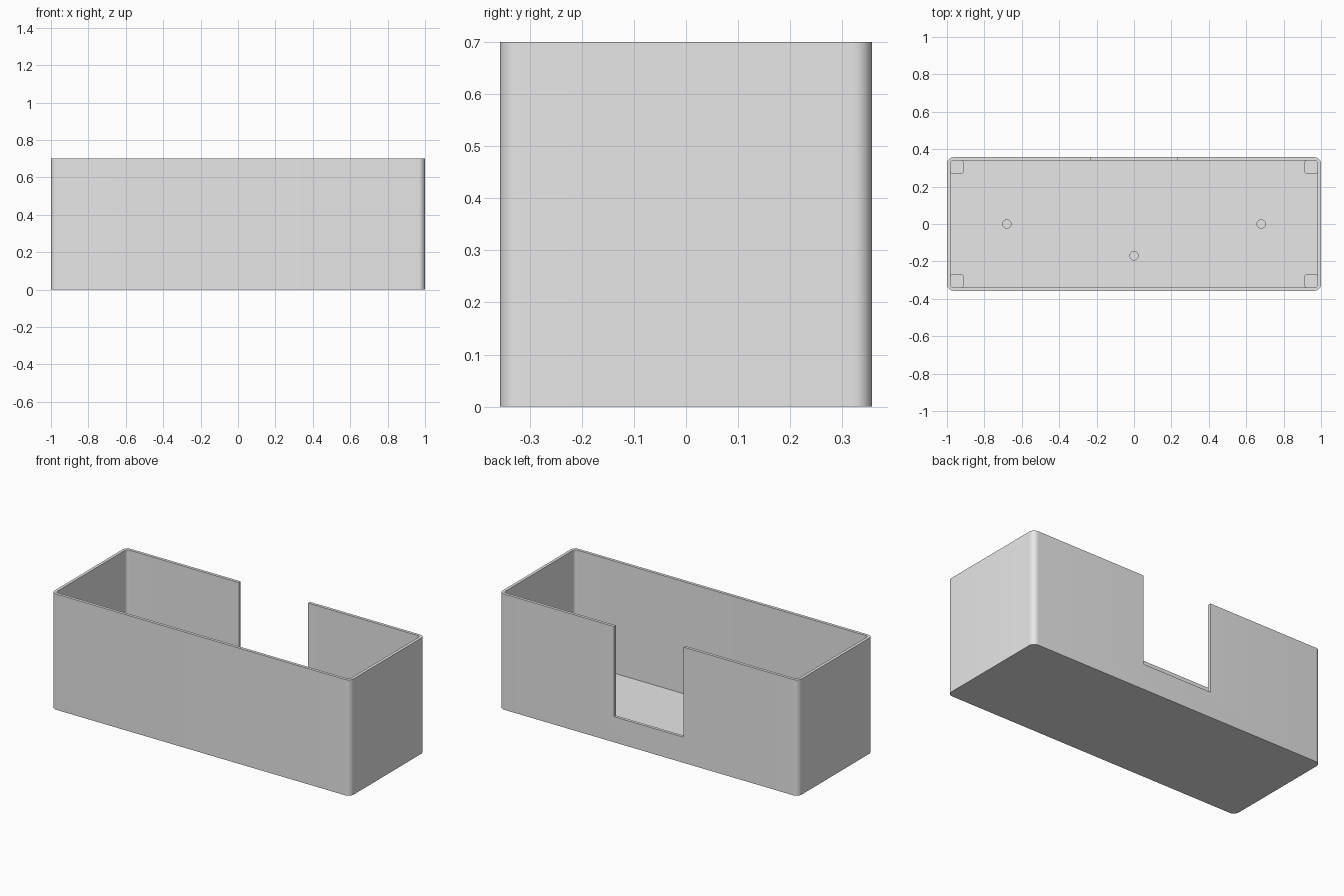
import bpy
import bmesh
from math import cos, sin, pi, radians

if "Cube" in bpy.data.objects:
    bpy.data.objects.remove(bpy.data.objects["Cube"], do_unlink=True)

# Overall sizes
HALF_X, HALF_Y, HEIGHT = 1.0, 0.357, 0.70
WALL, FLOOR, RADIUS = 0.018, 0.022, 0.035
IN_X, IN_Y = HALF_X - WALL, HALF_Y - WALL

grey = bpy.data.materials.new("plain_grey")
grey.use_nodes = True
grey.diffuse_color = (0.8, 0.8, 0.8, 1)
grey.node_tree.nodes["Principled BSDF"].inputs["Base Color"].default_value = (0.8, 0.8, 0.8, 1)


def prism(name, outline, z0, z1):
    """Upright solid with the given outline."""
    bm = bmesh.new()
    base = bm.faces.new([bm.verts.new((x, y, z0)) for x, y in outline])
    top = bmesh.ops.extrude_face_region(bm, geom=[base])["geom"]
    for v in top:
        if isinstance(v, bmesh.types.BMVert):
            v.co.z = z1
    bmesh.ops.recalc_face_normals(bm, faces=bm.faces)
    mesh = bpy.data.meshes.new(name)
    bm.to_mesh(mesh)
    bm.free()
    mesh.materials.append(grey)
    obj = bpy.data.objects.new(name, mesh)
    bpy.context.collection.objects.link(obj)
    return obj


def rounded_rect(cx, cy, hx, hy, r, steps=10):
    points = []
    for i, (sx, sy) in enumerate([(1, 1), (-1, 1), (-1, -1), (1, -1)]):
        for k in range(steps + 1):
            a = (i + k / steps) * pi / 2
            points.append((cx + sx * (hx - r) + r * cos(a), cy + sy * (hy - r) + r * sin(a)))
    return points


def circle(cx, cy, r, sides=32):
    return [(cx + r * cos(2 * pi * k / sides), cy + r * sin(2 * pi * k / sides)) for k in range(sides)]


def activate(obj):
    bpy.ops.object.select_all(action="DESELECT")
    obj.select_set(True)
    bpy.context.view_layer.objects.active = obj


def smooth(obj):
    activate(obj)
    bpy.ops.object.shade_smooth_by_angle(angle=radians(30))


def cut(obj, cutter):
    cutter.hide_render = True
    mod = obj.modifiers.new("cut", "BOOLEAN")
    mod.operation, mod.solver, mod.object = "DIFFERENCE", "EXACT", cutter
    activate(obj)
    bpy.ops.object.modifier_apply(modifier=mod.name)
    bpy.data.objects.remove(cutter, do_unlink=True)


# Open box with a rounded footprint and a notch in the back wall
box = prism("box_shell", rounded_rect(0, 0, HALF_X, HALF_Y, RADIUS), 0, HEIGHT)
cut(box, prism("cavity_cutter", rounded_rect(0, 0, IN_X, IN_Y, RADIUS - WALL), FLOOR, HEIGHT + 0.1))
cut(box, prism("notch_cutter", [(-0.232, 0.2), (0.232, 0.2), (0.232, 0.5), (-0.232, 0.5)], 0.155, HEIGHT + 0.1))
smooth(box)

# Low support posts in the four inner corners
for side, sx in (("left", 1), ("right", -1)):
    for end, sy in (("front", -1), ("back", 1)):
        outline = rounded_rect(sx * (IN_X - 0.034), sy * (IN_Y - 0.034), 0.036, 0.036, 0.012, 4)
        smooth(prism(f"corner_post_{end}_{side}", outline, FLOOR - 0.005, 0.13))

# Round pegs on the floor
for name, x, y in (("left", 0.68, 0), ("right", -0.68, 0), ("front", 0, -0.17)):
    smooth(prism(f"floor_peg_{name}", circle(x, y, 0.025), FLOOR - 0.005, 0.10))
